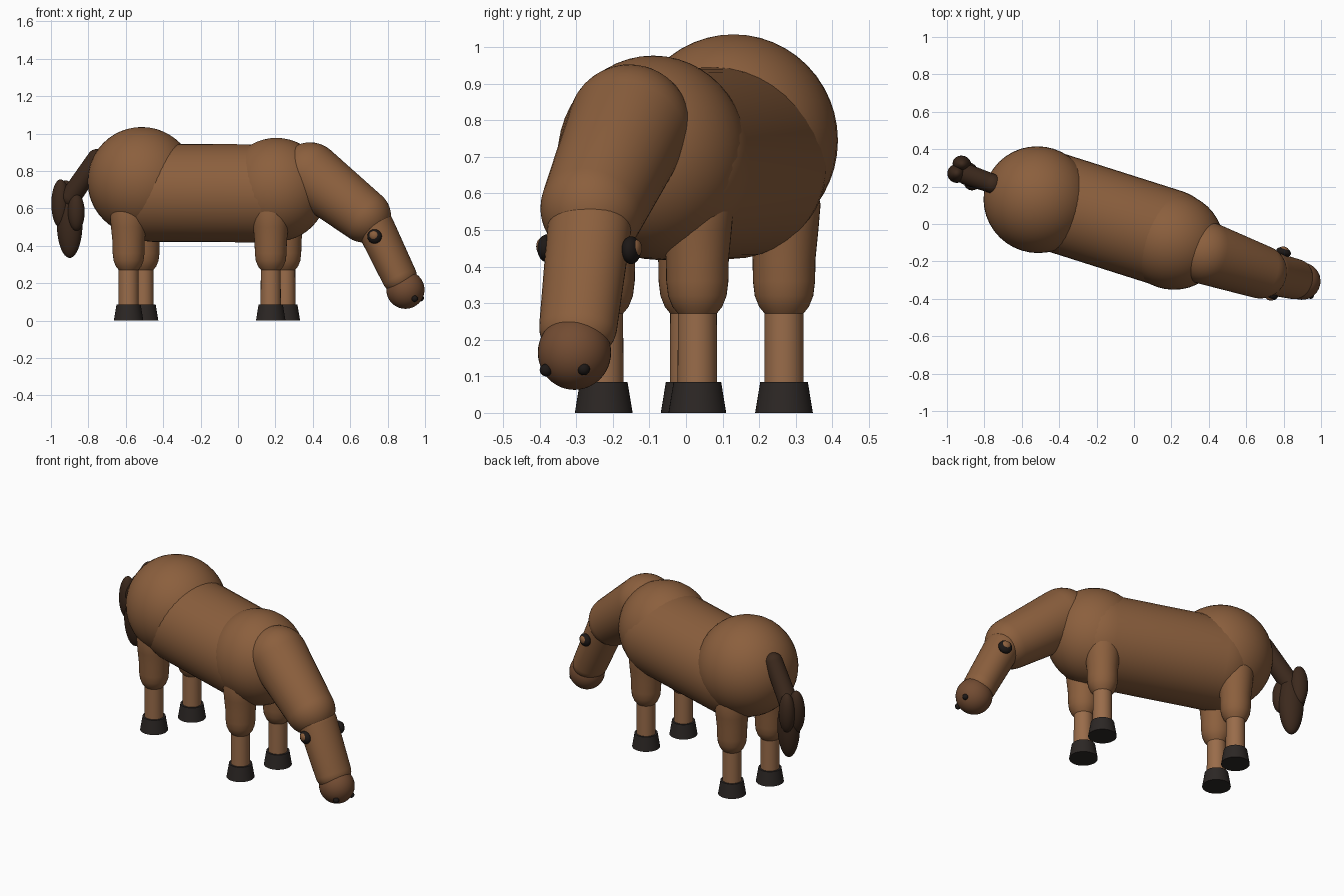
import bpy, bmesh, math
from mathutils import Vector, Matrix

if "Cube" in bpy.data.objects:
    bpy.data.objects.remove(bpy.data.objects["Cube"])


def material(name, rgb):
    m = bpy.data.materials.new(name)
    m.diffuse_color = (*rgb, 1)
    m.use_nodes = True
    m.node_tree.nodes["Principled BSDF"].inputs["Base Color"].default_value = m.diffuse_color
    return m


COAT = material("coat", (0.26, 0.115, 0.047))
MUZZLE = material("muzzle", (0.17, 0.072, 0.032))
SHANK = material("shank", (0.32, 0.15, 0.068))
HAIR = material("hair", (0.045, 0.022, 0.012))
HOOF = material("hoof", (0.025, 0.02, 0.018))
DARK = material("dark", (0.012, 0.009, 0.008))

# heading of the horse and its sideways direction
HEADING = math.atan2(-0.25, 0.79)
SIDE = Vector((-math.sin(HEADING), math.cos(HEADING), 0))


def finish(bm, name, mat):
    bmesh.ops.recalc_face_normals(bm, faces=bm.faces)
    me = bpy.data.meshes.new(name)
    bm.to_mesh(me)
    bm.free()
    ob = bpy.data.objects.new(name, me)
    bpy.context.collection.objects.link(ob)
    me.materials.append(mat)
    bpy.context.view_layer.objects.active = ob
    ob.select_set(True)
    bpy.ops.object.shade_smooth_by_angle(angle=math.radians(40))
    ob.select_set(False)
    return ob


def lathe(name, profile, mat, matrix, steps=40):
    bm = bmesh.new()
    vs = [bm.verts.new((r, 0, z)) for r, z in profile]
    es = [bm.edges.new(p) for p in zip(vs, vs[1:])]
    bmesh.ops.spin(bm, geom=vs + es, axis=(0, 0, 1), cent=(0, 0, 0),
                   angle=2 * math.pi, steps=steps)
    bmesh.ops.remove_doubles(bm, verts=bm.verts, dist=1e-5)
    bm.transform(matrix)
    return finish(bm, name, mat)


def capsule(name, a, b, ra, rb, mat, lateral=1.0):
    """Tapered round-ended tube from a to b, optionally wider sideways."""
    a, b = Vector(a), Vector(b)
    d = b - a
    L = d.length
    tilt = math.asin((ra - rb) / L)
    n = 12
    prof = []
    for i in range(n + 1):
        t = -math.pi / 2 + (math.pi / 2 + tilt) * i / n
        prof.append((max(0, ra * math.cos(t)), ra * math.sin(t)))
    for i in range(n + 1):
        t = tilt + (math.pi / 2 - tilt) * i / n
        prof.append((max(0, rb * math.cos(t)), L + rb * math.sin(t)))
    prof[0] = (0, -ra)
    prof[-1] = (0, L + rb)
    z = d.normalized()
    y = (SIDE - z * SIDE.dot(z)).normalized()
    x = y.cross(z)
    m = Matrix((x, y * lateral, z)).transposed().to_4x4()
    m.translation = a
    return lathe(name, prof, mat, m)


def ellipsoid(name, c, size, mat, tilt=0):
    bm = bmesh.new()
    bmesh.ops.create_uvsphere(bm, u_segments=40, v_segments=24, radius=1)
    bm.transform(Matrix.Translation(c) @ Matrix.Rotation(HEADING, 4, 'Z')
                 @ Matrix.Rotation(tilt, 4, 'Y') @ Matrix.Diagonal((*size, 1)))
    return finish(bm, name, mat)


# trunk
capsule("barrel", (-0.45, 0.125, 0.683), (0.18, -0.075, 0.68), 0.262, 0.262, COAT)
ellipsoid("rump", (-0.515, 0.13, 0.745), (0.29, 0.285, 0.29), COAT)
ellipsoid("chest", (0.205, -0.09, 0.7), (0.275, 0.26, 0.277), COAT)

# neck and head
capsule("neck", (0.385, -0.155, 0.785), (0.675, -0.255, 0.56), 0.168, 0.143, COAT)
capsule("head", (0.735, -0.265, 0.50), (0.862, -0.295, 0.235), 0.1, 0.093, COAT, 1.16)
ellipsoid("muzzle", (0.895, -0.305, 0.165), (0.102, 0.1, 0.102), MUZZLE)

# eyes and nostrils
for label, c, s in (("near", (0.73, -0.38, 0.45), -1), ("far", (0.80, -0.15, 0.445), 1)):
    c = Vector(c)
    ellipsoid(label + "_eye", c, (0.04, 0.025, 0.038), DARK)
    ellipsoid(label + "_eye_center", c + SIDE * s * 0.014 + Vector((0, 0, 0.005)),
              (0.025, 0.015, 0.024), COAT)
for label, c in (("near", (0.945, -0.383, 0.117)), ("far", (0.977, -0.28, 0.12))):
    ellipsoid(label + "_nostril", c, (0.017, 0.017, 0.017), DARK)

# legs
upper_profile = [(0, 0.26), (0.05, 0.268), (0.068, 0.29), (0.08, 0.32), (0.085, 0.36),
                 (0.086, 0.42), (0.094, 0.5), (0.1, 0.57), (0.085, 0.64), (0, 0.68)]
shank_profile = [(0, 0.07), (0.054, 0.07), (0.053, 0.3), (0, 0.3)]
hoof_profile = [(0, 0), (0.079, 0), (0.065, 0.085), (0, 0.085)]
feet = {"near_hind": (-0.585, 0.01), "far_hind": (-0.505, 0.268),
        "near_front": (0.175, -0.225), "far_front": (0.253, 0.031)}
for label, (x, y) in feet.items():
    m = Matrix.Translation((x, y, 0))
    lathe(label + "_upper_leg", upper_profile, COAT, m)
    lathe(label + "_shank", shank_profile, SHANK, m)
    lathe(label + "_hoof", hoof_profile, HOOF, m)

# tail
capsule("tail_root", (-0.755, 0.215, 0.865), (-0.895, 0.265, 0.66), 0.052, 0.056, HAIR)
ellipsoid("tail_tuft_main", (-0.9, 0.275, 0.525), (0.07, 0.06, 0.19), HAIR)
ellipsoid("tail_tuft_back", (-0.948, 0.27, 0.625), (0.05, 0.05, 0.13), HAIR)
ellipsoid("tail_tuft_near", (-0.865, 0.225, 0.58), (0.045, 0.045, 0.1), HAIR)
ellipsoid("tail_tuft_far", (-0.92, 0.32, 0.63), (0.05, 0.045, 0.12), HAIR)
